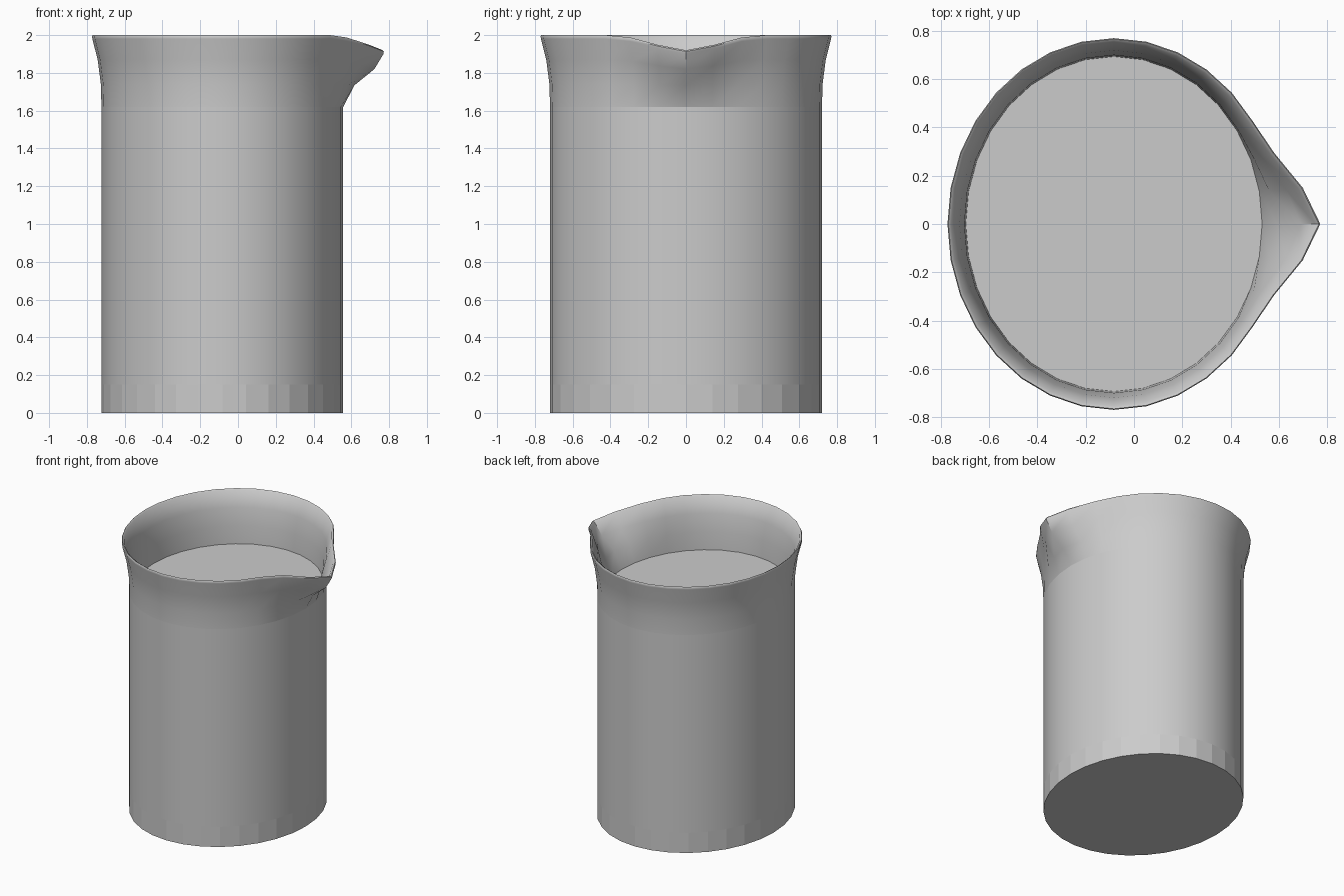
import bpy
import bmesh
import math

if "Cube" in bpy.data.objects:
    bpy.data.objects.remove(bpy.data.objects["Cube"])

SIDES = 32
CX, RX, RY = -0.083, 0.64, 0.72       # slightly oval body, spout towards +x
WEIGHT = {0: 1.0, 1: 0.64, 2: 0.16}   # how far the spout pulls each column


def ring(bm, offset, z, pull=0.0, drop=0.0):
    verts = []
    for i in range(SIDES):
        a = 2 * math.pi * i / SIDES
        w = WEIGHT.get(min(i, SIDES - i), 0.0)
        verts.append(bm.verts.new((CX + (RX + offset) * math.cos(a) + pull * w,
                                   (RY + offset) * math.sin(a),
                                   z - drop * w)))
    return verts


def build(name, profile, capped, angle):
    bm = bmesh.new()
    rings = [ring(bm, *p) for p in profile]
    for lo, hi in zip(rings, rings[1:]):
        for i in range(SIDES):
            j = (i + 1) % SIDES
            bm.faces.new((lo[i], lo[j], hi[j], hi[i]))
    if capped:
        bm.faces.new(rings[0][::-1])
        bm.faces.new(rings[-1])
    mesh = bpy.data.meshes.new(name)
    bm.to_mesh(mesh)
    bm.free()
    obj = bpy.data.objects.new(name, mesh)
    bpy.context.collection.objects.link(obj)
    bpy.ops.object.select_all(action='DESELECT')
    obj.select_set(True)
    bpy.context.view_layer.objects.active = obj
    bpy.ops.object.shade_smooth_by_angle(angle=math.radians(angle))
    return obj


# Filled body, with a faceted band round the foot
body = build("body", [(0, 0), (0, 0.15), (0, 1.62)], True, 30)
for poly in body.data.polygons:
    if poly.center.z < 0.14:
        poly.use_smooth = False

# Flared lip with pouring spout: up the outside, over the rim, down the inside
# Each entry: offset, height, spout pull, spout drop
build("flared_lip", [
    (0.000, 1.62, 0.000, 0.000),
    (0.003, 1.74, 0.057, 0.005),
    (0.020, 1.87, 0.145, 0.050),
    (0.048, 1.98, 0.165, 0.080),
    (0.050, 1.993, 0.165, 0.080),
    (0.046, 2.00, 0.163, 0.080),
    (0.034, 1.992, 0.160, 0.080),
    (0.000, 1.88, 0.135, 0.050),
    (-0.020, 1.75, 0.055, 0.005),
    (-0.026, 1.62, 0.000, 0.000),
], False, 40)
